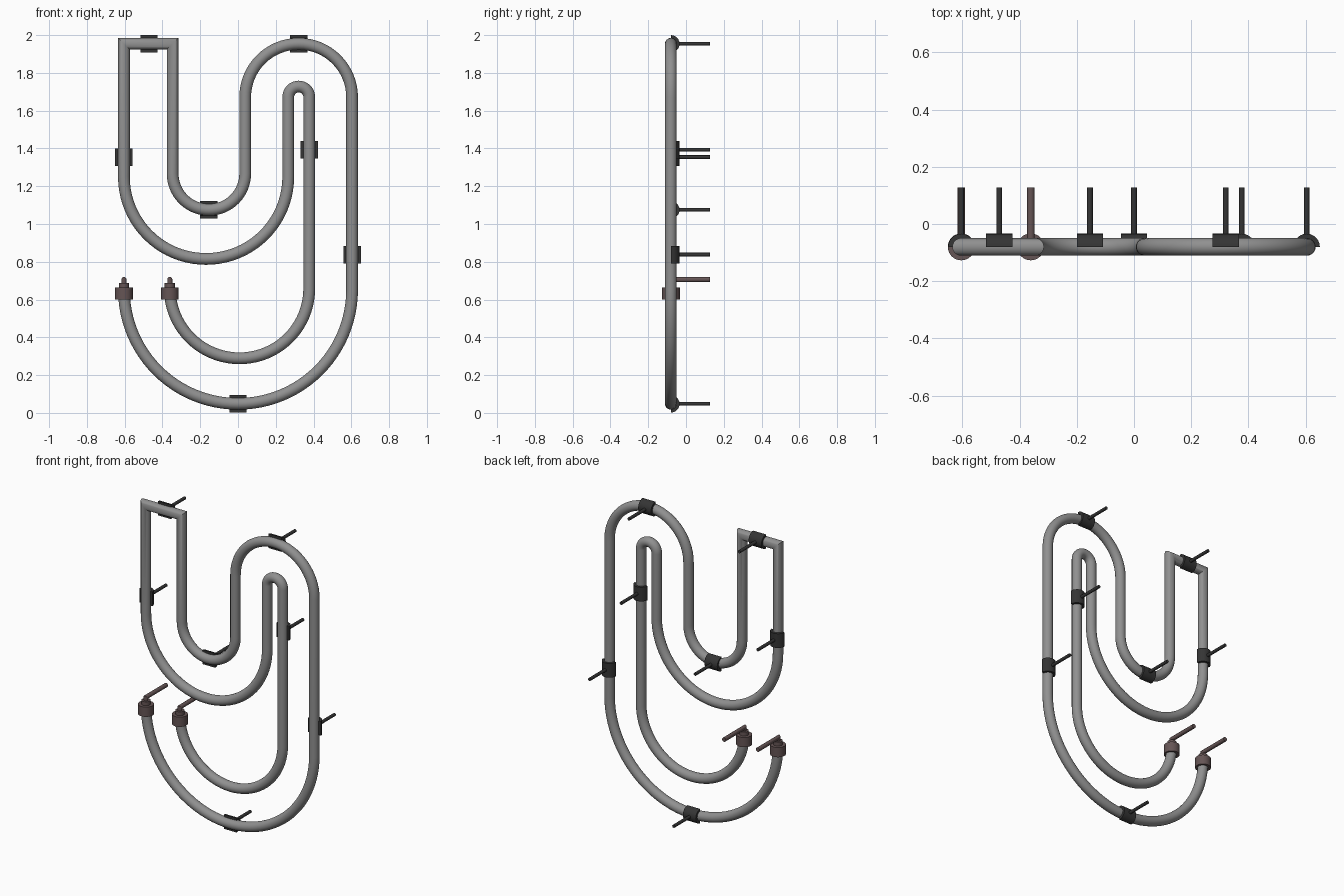
import bpy
import bmesh
from math import sin, cos, pi, radians
from mathutils import Vector

if "Cube" in bpy.data.objects:
    bpy.data.objects.remove(bpy.data.objects["Cube"], do_unlink=True)

PIPE_Y = -0.08
BACK_Y = 0.127
PIPE_R = 0.031
BACK = Vector((0, 1, 0))
SIDEWAYS = Vector((1, 0, 0))


def material(name, colour):
    mat = bpy.data.materials.new(name)
    mat.use_nodes = True
    mat.diffuse_color = (*colour, 1)
    mat.node_tree.nodes["Principled BSDF"].inputs["Base Color"].default_value = (*colour, 1)
    return mat


steel = material("grey steel", (0.28, 0.28, 0.28))
black = material("black bracket", (0.035, 0.035, 0.035))
brown = material("brown fitting", (0.13, 0.09, 0.09))


def circle(radius, sides=24):
    return [(radius * cos(2 * pi * i / sides), radius * sin(2 * pi * i / sides))
            for i in range(sides)]


def half_shell(inner, outer, steps=12):
    arc = [(cos(pi * i / steps), sin(pi * i / steps)) for i in range(steps + 1)]
    return [(outer * u, outer * v) for u, v in arc] + \
           [(inner * u, inner * v) for u, v in reversed(arc)]


def sweep(name, path, profile, normal, mat):
    """Sweep a profile along a planar path, with mitred corners."""
    bm = bmesh.new()
    rings = []
    for i, p in enumerate(path):
        before = (p - path[max(i - 1, 0)]).normalized()
        after = (path[min(i + 1, len(path) - 1)] - p).normalized()
        tangent = (before + after).normalized()
        side = normal.cross(tangent) / tangent.dot(after if after.length else before)
        rings.append([bm.verts.new(p + side * u + normal * v) for u, v in profile])
    n = len(profile)
    for a, b in zip(rings, rings[1:]):
        for j in range(n):
            k = (j + 1) % n
            bm.faces.new((a[j], a[k], b[k], b[j]))
    bm.faces.new(rings[0])
    bm.faces.new(rings[-1])
    bmesh.ops.recalc_face_normals(bm, faces=bm.faces)
    mesh = bpy.data.meshes.new(name)
    bm.to_mesh(mesh)
    bm.free()
    mesh.materials.append(mat)
    obj = bpy.data.objects.new(name, mesh)
    bpy.context.collection.objects.link(obj)
    bpy.ops.object.select_all(action="DESELECT")
    obj.select_set(True)
    bpy.context.view_layer.objects.active = obj
    bpy.ops.object.shade_smooth_by_angle(angle=radians(35))


def at(x, z, y=PIPE_Y):
    return Vector((x, y, z))


def bend(x, z, radius, start, end, steps=32):
    """Arc in the pipe plane, angles in degrees."""
    angles = [radians(start + (end - start) * i / steps) for i in range(steps + 1)]
    return [at(x + radius * cos(a), z + radius * sin(a)) for a in angles]


# Heating pipe: one continuous tube from the outer inlet to the inner outlet
pipe = bend(0, 0.652, 0.604, 180, 360, 48)
pipe += bend(0.321, 1.671, 0.283, 0, 180)
pipe += bend(-0.154, 1.267, 0.192, 360, 180)
pipe += [at(-0.346, 1.954), at(-0.604, 1.954)]
pipe += bend(-0.169, 1.25, 0.435, 180, 360, 40)
pipe += bend(0.3215, 1.672, 0.0555, 180, 0, 20)
pipe += bend(0.008, 0.658, 0.369, 360, 180, 40)
sweep("heating_pipe", pipe, circle(PIPE_R), BACK, steel)

# Wall brackets: half-round saddle behind the pipe with a pin to the wall
across, upright = Vector((0.046, 0, 0)), Vector((0, 0, 0.046))
brackets = [
    ("top_left", -0.471, 1.954, across),
    ("top_right", 0.321, 1.954, across),
    ("left", -0.604, 1.354, upright),
    ("inner_right", 0.377, 1.393, upright),
    ("middle", -0.154, 1.075, across),
    ("right", 0.604, 0.838, upright),
    ("bottom", 0, 0.048, across),
]
for name, x, z, half in brackets:
    c = at(x, z)
    sweep(name + "_saddle", [c - half, c + half], half_shell(0.03, 0.046), BACK, black)
    sweep(name + "_pin", [at(x, z, PIPE_Y + 0.035), at(x, z, BACK_Y)],
          circle(0.01, 16), SIDEWAYS, black)

# End fittings: nut, collar and a bent feed tube running to the wall
for name, x in (("outer", -0.604), ("inner", -0.361)):
    sweep(name + "_nut", [at(x, 0.6), at(x, 0.663)], circle(0.047, 32), BACK, brown)
    sweep(name + "_collar", [at(x, 0.655), at(x, 0.688)], circle(0.027), BACK, brown)
    sweep(name + "_feed_tube", [at(x, 0.675), at(x, 0.706), at(x, 0.706, BACK_Y)],
          circle(0.0135, 16), SIDEWAYS, brown)
